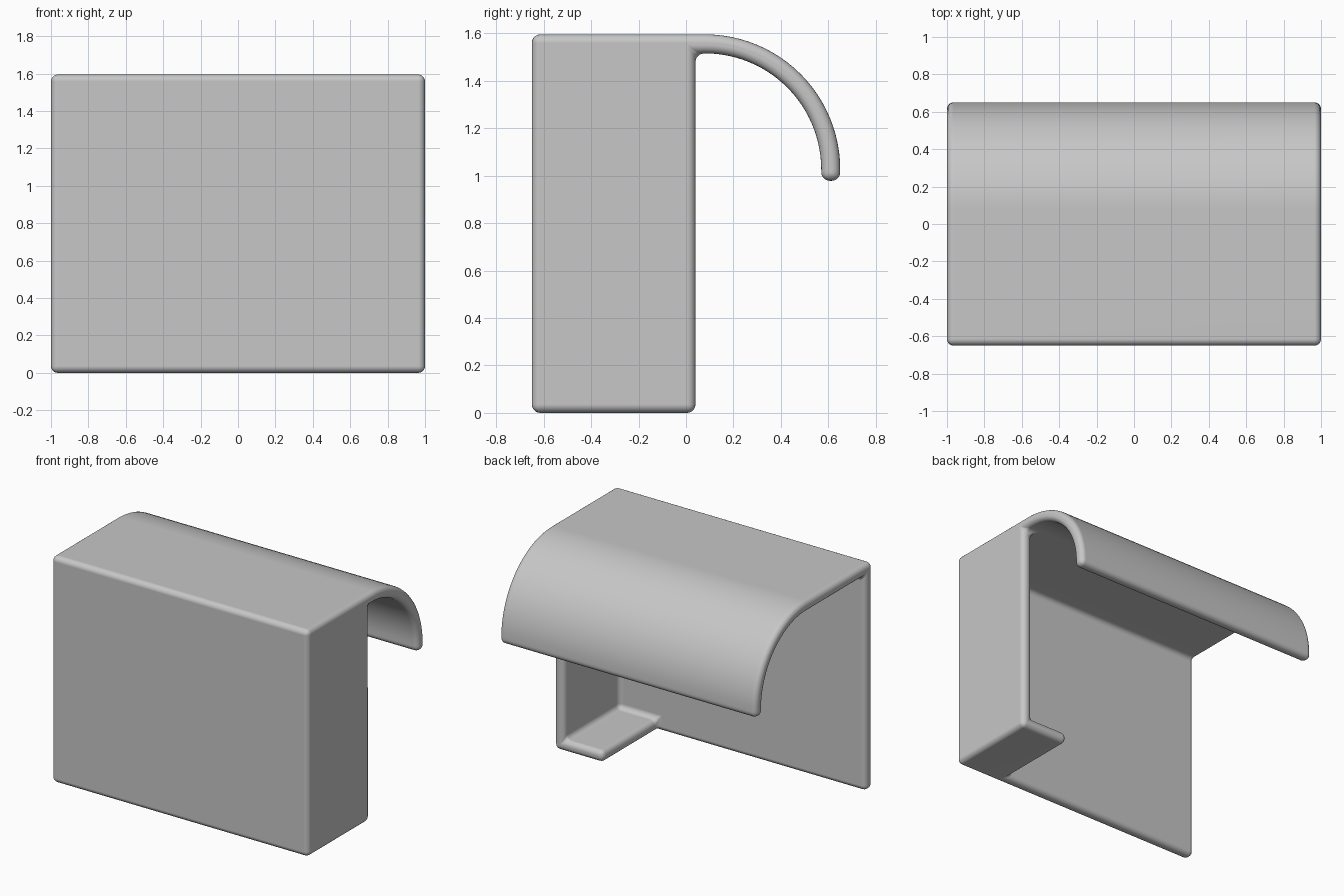
import bpy, bmesh, math
from mathutils import Vector

cube = bpy.data.objects.get("Cube")
if cube:
    bpy.data.objects.remove(cube)

THICK, ROUND = 0.08, 0.036
FRONT, BACK, TOP = -0.65, 0.04, 1.595
ARC_Y, ARC_R = 0.08, 0.57          # hood arc centre and outer radius
ARC_Z = TOP - ARC_R
TIP = 0.978                        # lower lip of the hood

grey = bpy.data.materials.new("plain_grey")
grey.use_nodes = True
grey.diffuse_color = (0.57, 0.57, 0.57, 1)
grey.node_tree.nodes["Principled BSDF"].inputs["Base Color"].default_value = grey.diffuse_color


def prism(name, outline, sweep):
    """Solid made by sweeping a closed outline along a vector."""
    bm = bmesh.new()
    face = bm.faces.new([bm.verts.new(p) for p in outline])
    swept = bmesh.ops.extrude_face_region(bm, geom=[face])["geom"]
    bmesh.ops.translate(bm, vec=Vector(sweep),
                        verts=[v for v in swept if isinstance(v, bmesh.types.BMVert)])
    bmesh.ops.recalc_face_normals(bm, faces=bm.faces)
    mesh = bpy.data.meshes.new(name)
    bm.to_mesh(mesh)
    bm.free()
    obj = bpy.data.objects.new(name, mesh)
    bpy.context.collection.objects.link(obj)
    return obj


def arc(radius, steps=24):
    """Quarter circle from the roof down to the hood lip."""
    angles = [math.pi / 2 * (1 - i / steps) for i in range(steps + 1)]
    return [(ARC_Y + radius * math.cos(a), ARC_Z + radius * math.sin(a)) for a in angles]


# Bracket: box body and curved hood as one side profile
inner = ARC_R - THICK
side = [(FRONT, 0), (FRONT, TOP)] + arc(ARC_R)
side += [(ARC_Y + ARC_R, TIP), (ARC_Y + inner, TIP)] + arc(inner)[::-1]
side += [(BACK, TOP - THICK), (BACK, 0)]
bracket = prism("hooded_bracket", [(-1, y, z) for y, z in side], (2, 0, 0))
bracket.data.materials.append(grey)

# Cavity: leaves the front plate, roof, one end wall and a short floor tab
wall, tab, out = 1 - THICK, 0.62, 1.2
opening = [(-out, -0.2), (tab, -0.2), (tab, THICK), (wall, THICK),
           (wall, TOP - THICK), (-out, TOP - THICK)]
cavity = prism("cavity_cutter", [(x, FRONT + THICK, z) for x, z in opening], (0, 0.63, 0))
cavity.hide_render = True
cavity.hide_viewport = False

cut = bracket.modifiers.new("cavity", "BOOLEAN")
cut.operation, cut.solver, cut.object = "DIFFERENCE", "EXACT", cavity
graph = bpy.context.evaluated_depsgraph_get()
hollow = bpy.data.meshes.new_from_object(bracket.evaluated_get(graph))
bracket.modifiers.clear()
bracket.data = hollow
bpy.data.objects.remove(cavity)

# Merge coplanar pieces so the rounding runs cleanly
bm = bmesh.new()
bm.from_mesh(hollow)
bmesh.ops.remove_doubles(bm, verts=bm.verts, dist=0.0005)
bmesh.ops.dissolve_limit(bm, angle_limit=math.radians(1), verts=bm.verts, edges=bm.edges)
for face in bm.faces:
    face.smooth = True
    face.material_index = 0
bm.to_mesh(hollow)
bm.free()

# Rounded edges and inner fillets
bevel = bracket.modifiers.new("rounding", "BEVEL")
bevel.width, bevel.segments = ROUND, 5
bevel.limit_method, bevel.angle_limit = "ANGLE", math.radians(40)
bevel.use_clamp_overlap = False
weighted = bracket.modifiers.new("clean_shading", "WEIGHTED_NORMAL")
weighted.keep_sharp = True
